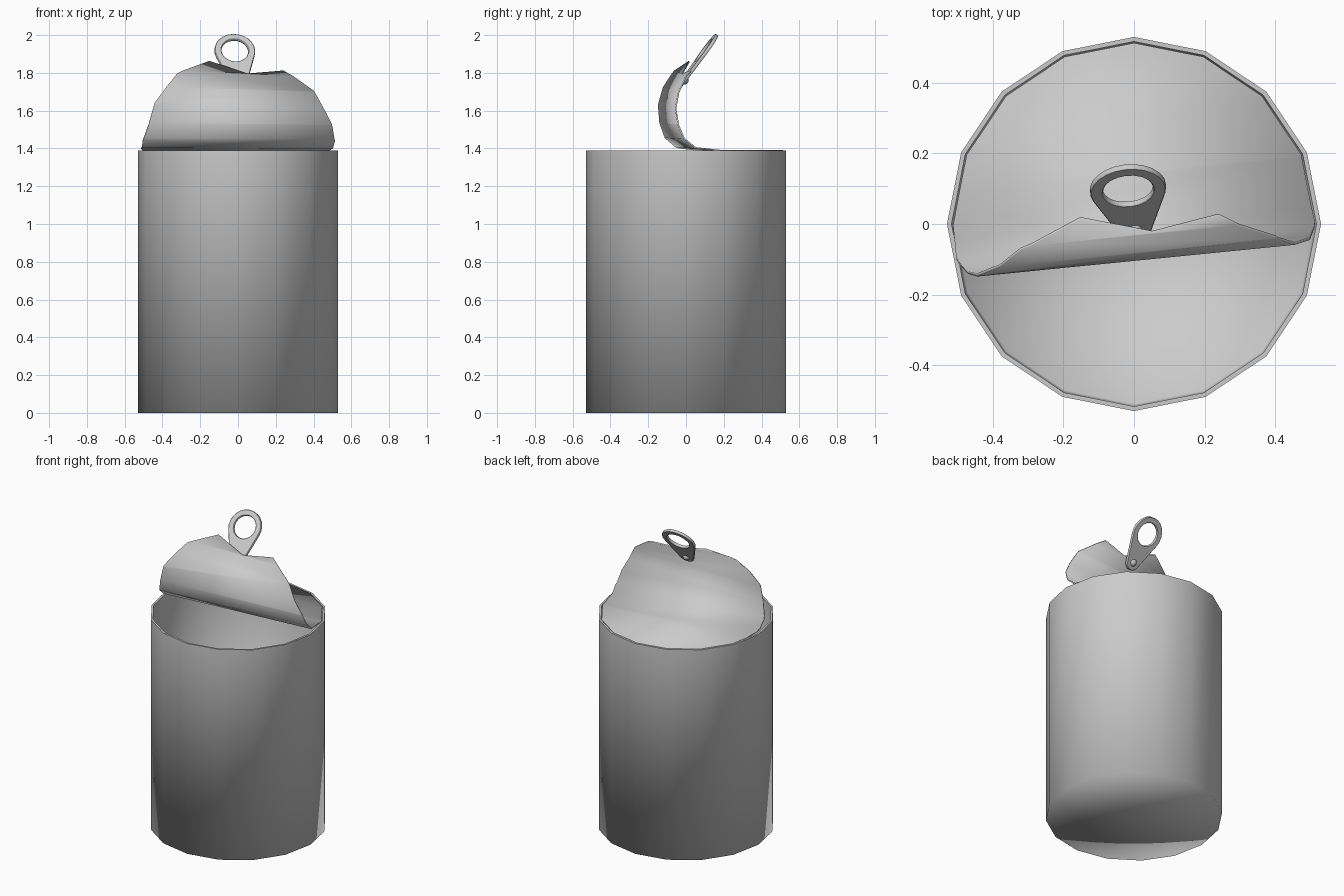
import bpy, bmesh
from math import sin, cos, pi, radians, asin
from mathutils import Vector, Matrix

if "Cube" in bpy.data.objects:
    bpy.data.objects.remove(bpy.data.objects["Cube"])

SIDES, R, H = 16, 0.53, 1.39
TURN = radians(5.7)          # the fold is slightly skewed
U = Vector((cos(TURN), sin(TURN), 0))
V = Vector((-sin(TURN), cos(TURN), 0))


def add_object(name, bm):
    bmesh.ops.recalc_face_normals(bm, faces=bm.faces)
    mesh = bpy.data.meshes.new(name)
    bm.to_mesh(mesh)
    bm.free()
    mesh.shade_smooth()
    ob = bpy.data.objects.new(name, mesh)
    bpy.context.collection.objects.link(ob)
    return ob


# can body: thin walled open cylinder with a floor
bm = bmesh.new()
profile = [(R, 0), (R, H), (R - 0.013, H), (R - 0.02, 0.02)]
rings = [[bm.verts.new((r * cos(2 * pi * k / SIDES), r * sin(2 * pi * k / SIDES), z))
          for k in range(SIDES)] for r, z in profile]
for a, b in zip(rings, rings[1:]):
    for k in range(SIDES):
        n = (k + 1) % SIDES
        bm.faces.new((a[k], a[n], b[n], b[k]))
for ring, z in ((rings[0], 0), (rings[-1], 0.02)):
    hub = bm.verts.new((0, 0, z))
    for k in range(SIDES):
        bm.faces.new((ring[k], ring[(k + 1) % SIDES], hub))
for ring in rings[1:3]:
    for k in range(SIDES):
        bm.edges.get((ring[k], ring[(k + 1) % SIDES])).smooth = False
add_object("can_body", bm)

# lid: many sided disc, sliced into strips and rolled back along a profile
ROLL = [(0.14, 1.388), (0.0, 1.405), (-0.06, 1.455), (-0.09, 1.53), (-0.1, 1.62),
        (-0.08, 1.71), (-0.03, 1.795), (0.045, 1.862)]
START, END = 0.14, -0.507


def rolled(s):
    """Position (v, z) of a point s across the disc after peeling."""
    if s >= START:
        return s, ROLL[0][1]
    pts = [Vector(p) for p in ROLL]
    total = sum((b - a).length for a, b in zip(pts, pts[1:]))
    d = (START - s) / (START - END) * total
    for a, b in zip(pts, pts[1:]):
        step = (b - a).length
        if d <= step:
            break
        d -= step
    return a.lerp(b, d / step)


bm = bmesh.new()
angles = [22.5 * k for k in range(9)] + [191.25 + 22.5 * k for k in range(8)]
bm.faces.new([bm.verts.new((0.513 * cos(radians(a)), 0.513 * sin(radians(a)), 0)) for a in angles])
length = sum((Vector(b) - Vector(a)).length for a, b in zip(ROLL, ROLL[1:]))
cuts, run = [0.3, START], 0
for a, b in zip(ROLL, ROLL[1:]):
    run += (Vector(b) - Vector(a)).length
    cuts.append(START - (START - END) * run / length)
for s in cuts[:-1]:
    bmesh.ops.bisect_plane(bm, geom=bm.verts[:] + bm.edges[:] + bm.faces[:],
                           plane_co=V * s, plane_no=V)
for v in bm.verts:
    u, s = v.co.dot(U), v.co.dot(V)
    t, z = rolled(s)
    lean = max(0, (START - s) / (START - END)) ** 2
    v.co = U * u + V * t + Vector((0, 0, z - 0.07 * u * lean))
lid = add_object("peeled_lid", bm)
mod = lid.modifiers.new("thickness", 'SOLIDIFY')
mod.thickness = 0.008
mod.offset = 0

# pull tab: teardrop plate with a round hole, standing off the lid tip
BIG, SMALL, GAP = 0.105, 0.045, 0.19
tang = asin((BIG - SMALL) / GAP)


def arc(r, cy, a0, a1, n):
    return [(r * cos(a0 + (a1 - a0) * i / n), cy + r * sin(a0 + (a1 - a0) * i / n)) for i in range(n + 1)]


outer = arc(BIG, 0, -tang, pi + tang, 14) + arc(SMALL, -GAP, pi + tang, 2 * pi - tang, 8)
hole = arc(0.075, 0, 0, 2 * pi, 20)[:-1]
curve = bpy.data.curves.new("pull_tab", 'CURVE')
curve.dimensions = '2D'
curve.fill_mode = 'BOTH'
curve.extrude = 0.006
curve.bevel_depth = 0.003
curve.bevel_resolution = 0
for pts in (outer, hole):
    sp = curve.splines.new('POLY')
    sp.points.add(len(pts) - 1)
    for p, co in zip(sp.points, pts):
        p.co = (*co, 0, 1)
    sp.use_cyclic_u = True
tab = bpy.data.objects.new("pull_tab", curve)
bpy.context.collection.objects.link(tab)
along = Vector((-0.1, 0.58, 0.81)).normalized()
side = (Vector((1, 0.1, 0)) - along * along.dot(Vector((1, 0.1, 0)))).normalized()
out = side.cross(along)
centre = Vector((-0.017, 0.1, 1.915))
frame = Matrix((side, along, out)).transposed().to_4x4()
tab.matrix_world = Matrix.Translation(centre) @ frame
bpy.context.view_layer.objects.active = tab
tab.select_set(True)
bpy.ops.object.convert(target='MESH')

# rivet joining the tab to the lid
bm = bmesh.new()
bmesh.ops.create_uvsphere(bm, u_segments=12, v_segments=8, radius=0.024)
rivet = add_object("rivet", bm)
rivet.matrix_world = Matrix.Translation(centre - along * GAP) @ frame
